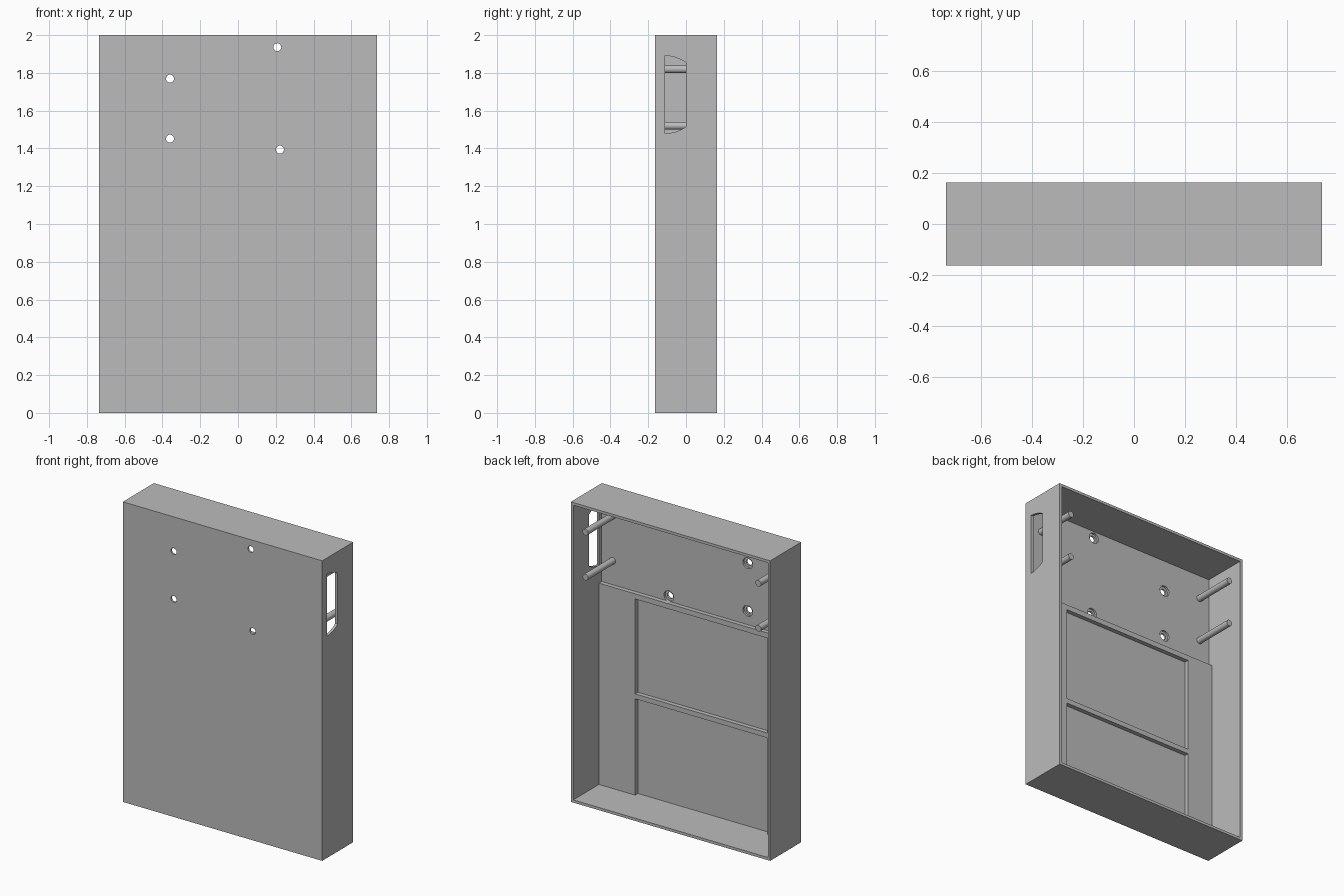
import bpy, bmesh, math
from mathutils import Vector

if "Cube" in bpy.data.objects:
    bpy.data.objects.remove(bpy.data.objects["Cube"], do_unlink=True)

grey = bpy.data.materials.new("plain_grey")
grey.use_nodes = True
COLOUR = (0.5, 0.5, 0.5, 1)
grey.diffuse_color = COLOUR
grey.node_tree.nodes["Principled BSDF"].inputs["Base Color"].default_value = COLOUR

W, D, H, WALL = 0.735, 0.163, 2.0, 0.018
FLOOR, DEEP = -0.107, -0.136      # inner floor and recessed floor levels
STEP = 1.36                       # height where the floor steps back


def prism(name, profile, axis, start, end):
    """Extrude a 2D profile along x (profile is y, z) or y (profile is x, z)."""
    bm = bmesh.new()
    place = (lambda a, b: Vector((start, a, b))) if axis == "x" else (lambda a, b: Vector((a, start, b)))
    face = bm.faces.new([bm.verts.new(place(a, b)) for a, b in profile])
    length = end - start
    shift = Vector((length, 0, 0)) if axis == "x" else Vector((0, length, 0))
    out = bmesh.ops.extrude_face_region(bm, geom=[face])["geom"]
    bmesh.ops.translate(bm, vec=shift, verts=[v for v in out if isinstance(v, bmesh.types.BMVert)])
    bmesh.ops.recalc_face_normals(bm, faces=bm.faces)
    mesh = bpy.data.meshes.new(name)
    bm.to_mesh(mesh)
    bm.free()
    mesh.materials.append(grey)
    obj = bpy.data.objects.new(name, mesh)
    bpy.context.collection.objects.link(obj)
    return obj


def rect(a0, a1, b0, b1):
    return [(a0, b0), (a1, b0), (a1, b1), (a0, b1)]


def circle(cx, cz, r, n=32):
    return [(cx + r * math.cos(2 * math.pi * i / n), cz + r * math.sin(2 * math.pi * i / n)) for i in range(n)]


def select_only(obj):
    bpy.ops.object.select_all(action="DESELECT")
    obj.select_set(True)
    bpy.context.view_layer.objects.active = obj


def cut(target, cutter):
    mod = target.modifiers.new("cut", "BOOLEAN")
    mod.operation, mod.solver, mod.object = "DIFFERENCE", "EXACT", cutter
    select_only(target)
    bpy.ops.object.modifier_apply(modifier=mod.name)
    bpy.data.objects.remove(cutter, do_unlink=True)


# Open-backed case with a stepped floor
case = prism("case", rect(-W, W, 0, H), "y", -D, D)
cavity = [(0.3, WALL), (FLOOR, WALL), (FLOOR, STEP), (DEEP, STEP), (DEEP, H - WALL), (0.3, H - WALL)]
cut(case, prism("cavity_cutter", cavity, "x", -W + WALL, W - WALL))

# Two shallow pockets, leaving a narrow rib between them
for low, high in ((WALL, 0.66), (0.693, 1.325)):
    cut(case, prism("pocket_cutter", rect(-0.525, 0.45, low, high), "y", DEEP, 0))

# Screw holes, widened on the inside
for x, z in ((-0.36, 1.77), (-0.36, 1.452), (0.208, 1.936), (0.222, 1.394)):
    cut(case, prism("hole_cutter", circle(x, z, 0.021), "y", -0.3, 0))
    cut(case, prism("counterbore_cutter", circle(x, z, 0.036), "y", -0.15, -0.05))

# Side slot with bowed ends
MID = 1.685
bow = [(-0.11, 0.207), (-0.085, 0.204), (-0.055, 0.197), (-0.025, 0.185), (0, 0.17)]
slot = [(y, MID + h) for y, h in bow] + [(y, MID - h) for y, h in reversed(bow)]
cut(case, prism("slot_cutter", slot, "x", W - 0.05, W + 0.05))

# Mounting pegs standing on the recessed floor
parts = [case]
for side, x in (("left", 0.635), ("right", -0.64)):
    for level, z in (("upper", 1.82), ("lower", 1.52)):
        parts.append(prism(f"{level}_{side}_peg", circle(x, z, 0.021), "y", DEEP - 0.005, 0.153))

for part in parts:
    select_only(part)
    bpy.ops.object.shade_smooth_by_angle(angle=math.radians(30))
